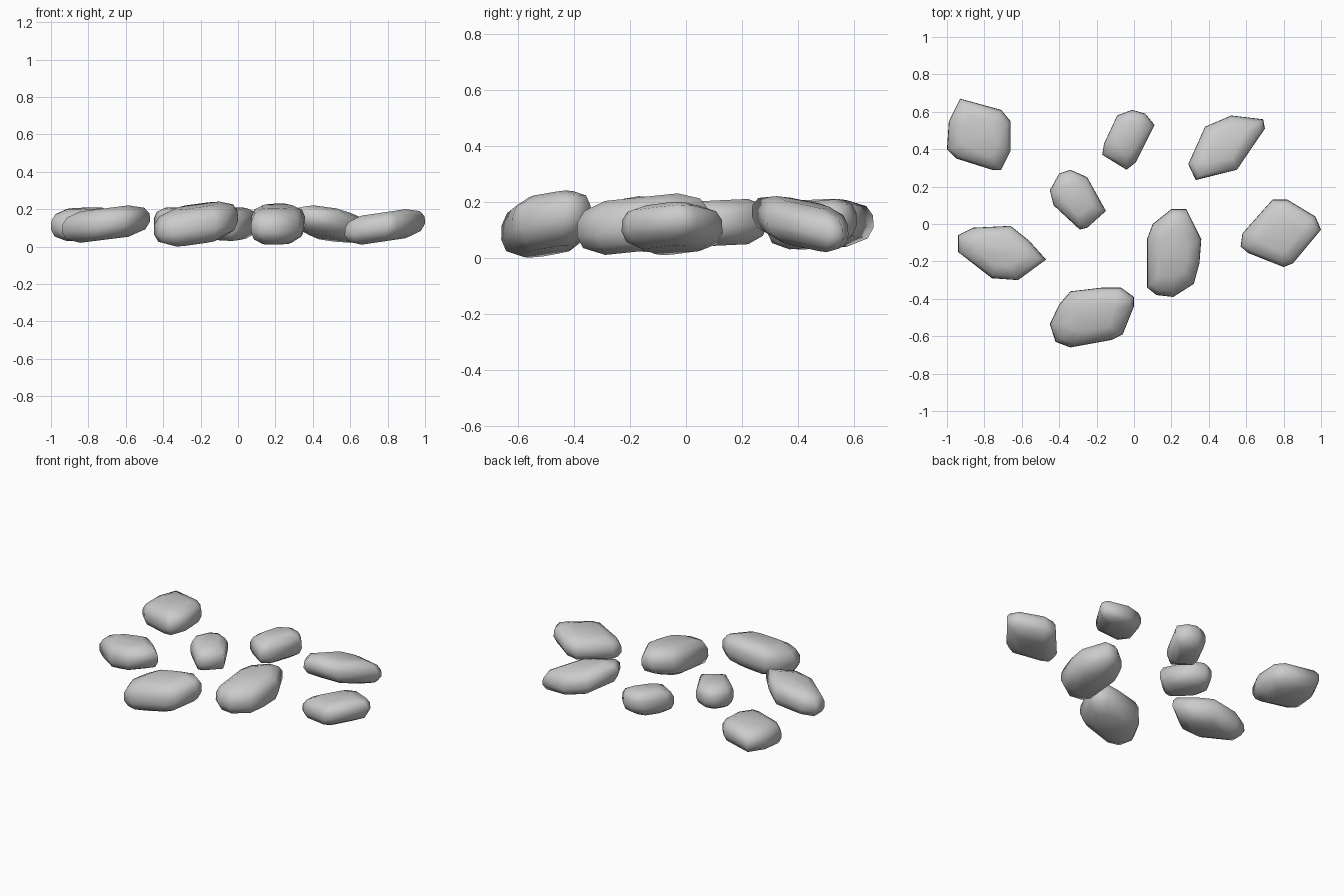
import bpy, bmesh

if "Cube" in bpy.data.objects:
    bpy.data.objects.remove(bpy.data.objects["Cube"])

# Height profile of every stone: (outline scale, relative height)
RINGS = [(0.55, 0.0), (0.90, 0.17), (1.0, 0.40), (0.99, 0.66), (0.88, 0.86), (0.55, 1.0)]


def stone(name, low, high, tilt, outline):
    """Pebble: outline swept through RINGS, tilted, wrapped in a hull."""
    n = len(outline)
    cx = sum(p[0] for p in outline) / n
    cy = sum(p[1] for p in outline) / n
    pts = []
    for s, h in RINGS:
        for x, y in outline:
            dx, dy = (x - cx) * s, (y - cy) * s
            pts.append((cx + dx, cy + dy,
                        h * (high - low) + dx * tilt[0] + dy * tilt[1]))
    # fit the tilted stone back into its height range
    z0, z1 = min(p[2] for p in pts), max(p[2] for p in pts)
    bm = bmesh.new()
    for x, y, z in pts:
        bm.verts.new((x, y, low + (z - z0) / (z1 - z0) * (high - low)))
    res = bmesh.ops.convex_hull(bm, input=bm.verts[:])
    loose = [v for v in bm.verts if not v.link_faces]
    bmesh.ops.delete(bm, geom=loose, context='VERTS')
    bmesh.ops.recalc_face_normals(bm, faces=bm.faces[:])
    for f in bm.faces:
        f.smooth = True
    me = bpy.data.meshes.new(name)
    bm.to_mesh(me)
    bm.free()
    bpy.context.collection.objects.link(bpy.data.objects.new(name, me))


# Back row
stone("stone_back_left", 0.03, 0.21, (0.05, 0.05),
      [(-.93, .67), (-.71, .61), (-.66, .55), (-.66, .39), (-.71, .29),
       (-.76, .29), (-.95, .35), (-1, .40), (-.99, .55)])
stone("stone_back_middle", 0.03, 0.21, (0.0, 0.1),
      [(-.01, .61), (.06, .59), (.11, .53), (.01, .33), (-.04, .29),
       (-.17, .37), (-.16, .43), (-.09, .58)])
stone("stone_back_right", 0.02, 0.22, (-0.12, -0.2),
      [(.52, .58), (.69, .56), (.70, .51), (.55, .29), (.33, .235),
       (.29, .32), (.38, .52)])
# Middle row
stone("stone_small", 0.04, 0.21, (0.0, 0.05),
      [(-.34, .29), (-.25, .25), (-.15, .07), (-.25, -.02), (-.29, -.03),
       (-.43, .10), (-.45, .18), (-.40, .27)])
stone("stone_left", 0.02, 0.22, (0.15, 0.0),
      [(-.94, -.06), (-.86, -.02), (-.66, -.01), (-.56, -.09), (-.47, -.19),
       (-.62, -.30), (-.76, -.29), (-.94, -.15)])
stone("stone_centre", 0.01, 0.23, (0.0, 0.12),
      [(.20, .08), (.28, .08), (.36, -.08), (.35, -.21), (.32, -.32),
       (.21, -.39), (.12, -.38), (.07, -.34), (.07, -.08), (.10, .0)])
stone("stone_right", 0.01, 0.20, (0.18, 0.0),
      [(.74, .13), (.82, .13), (.97, .04), (1, -.03), (.85, -.21),
       (.80, -.23), (.61, -.155), (.57, -.12), (.58, -.05)])
# Front
stone("stone_front", 0.0, 0.24, (0.15, 0.15),
      [(-.34, -.36), (-.17, -.34), (-.07, -.34), (0, -.39), (0, -.44),
       (-.06, -.59), (-.12, -.62), (-.34, -.66), (-.42, -.63), (-.45, -.535),
       (-.40, -.43)])
